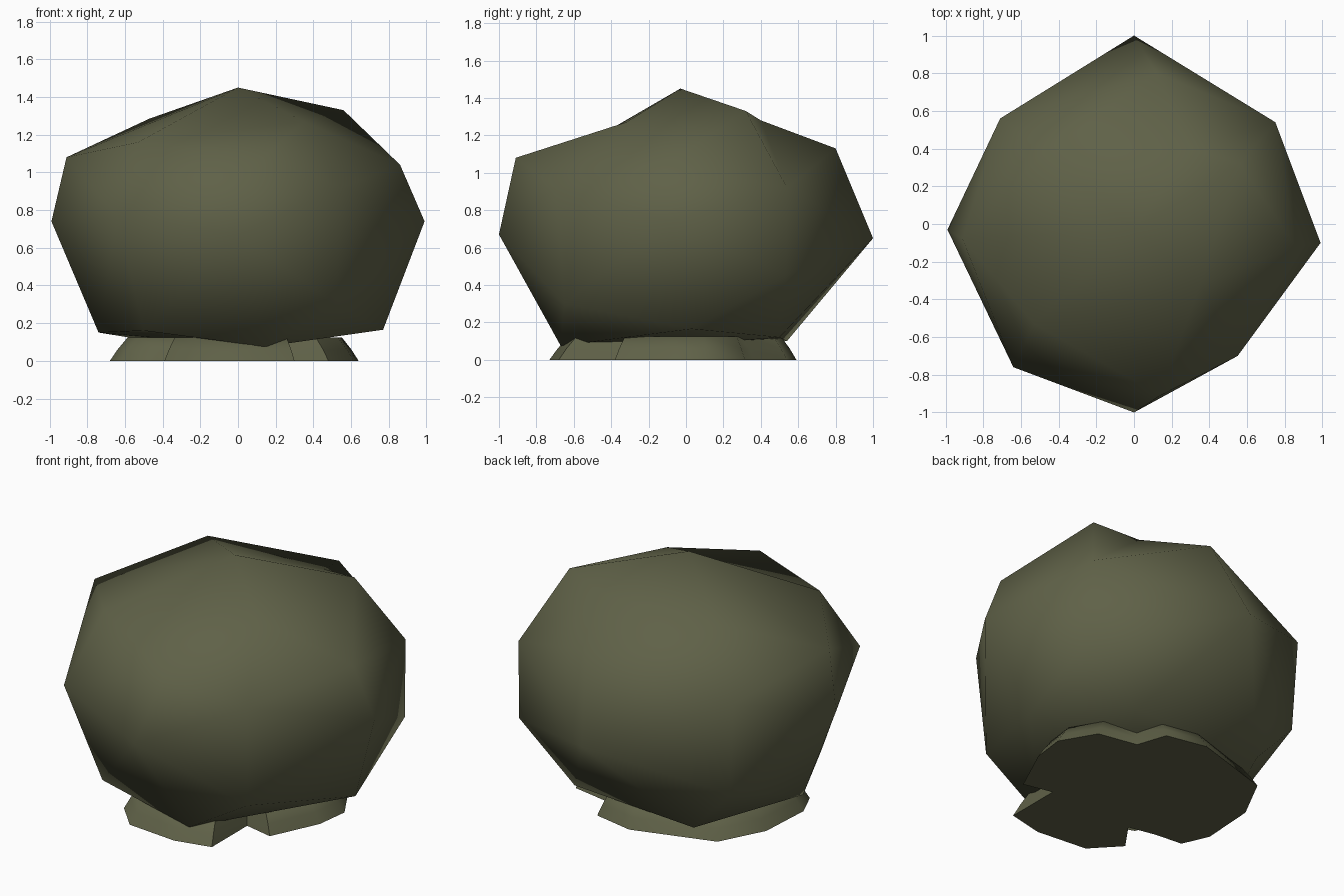
import bpy, bmesh
from mathutils import Vector

if "Cube" in bpy.data.objects:
    bpy.data.objects.remove(bpy.data.objects["Cube"])

# One dark olive colour for everything
olive = bpy.data.materials.new("dark olive")
olive.diffuse_color = (0.115, 0.12, 0.064, 1)
olive.use_nodes = True
olive.node_tree.nodes["Principled BSDF"].inputs["Base Color"].default_value = olive.diffuse_color


def finish(bm, name):
    bmesh.ops.recalc_face_normals(bm, faces=bm.faces)
    for f in bm.faces:
        f.smooth = True
    mesh = bpy.data.meshes.new(name)
    bm.to_mesh(mesh)
    bm.free()
    mesh.materials.append(olive)
    ob = bpy.data.objects.new(name, mesh)
    bpy.context.collection.objects.link(ob)
    return ob


# Large faceted crown: corner points, from top to bottom
corners = [
    (0, -.03, 1.45), (.56, .32, 1.33), (-.47, .38, 1.285), (.35, -.32, 1.27),
    (.30, .40, 1.28), (-.53, -.53, 1.16), (.12, .80, 1.13), (.14, -.91, 1.08),
    (-.91, -.08, 1.08), (.86, -.12, 1.04), (-.71, .56, .93), (.75, .54, .92),
    (.55, -.70, .92), (-.64, -.76, .765), (.99, -.10, .74), (-.99, -.03, .74),
    (0, -1, .67), (0, 1, .65), (.75, .535, .45), (-.68, .545, .37),
    (.52, -.65, .30), (.77, .03, .165), (-.50, -.59, .16), (-.74, -.07, .15),
    (.40, .50, .12), (-.43, .54, .10), (.14, -.67, .075), (.05, 0, .08),
]
# Join the corners as a ball seen from the middle, then move them into place
middle = Vector((0, 0, .7))
bm = bmesh.new()
place = {}
for c in corners:
    v = bm.verts.new((Vector(c) - middle).normalized())
    place[v] = c
bmesh.ops.convex_hull(bm, input=bm.verts[:])
bmesh.ops.recalc_face_normals(bm, faces=bm.faces)
for v, c in place.items():
    v.co = c
finish(bm, "crown")

# Lobed foot: notched outline raised in tapering rings
outline = [
    (.30, -.68), (.08, -.73), (-.24, -.70), (-.39, -.54), (-.27, -.37),
    (-.44, -.335), (-.61, -.32), (-.68, -.16), (-.66, .17), (-.52, .44),
    (-.03, .59), (.22, .54), (.28, .36), (.52, .315), (.64, .11),
    (.615, -.09), (.48, -.38), (.30, -.34),
]
bm = bmesh.new()
rings = [[bm.verts.new((x * s, y * s, z)) for x, y in outline]
         for s, z in ((1, 0), (.94, .06), (.86, .125))]
n = len(outline)
for low, high in zip(rings, rings[1:]):
    for i in range(n):
        j = (i + 1) % n
        bm.faces.new((low[i], low[j], high[j], high[i]))
bm.faces.new(rings[0])
bm.faces.new(rings[-1])
foot = finish(bm, "foot")
for ob in bpy.data.objects:
    ob.select_set(ob == foot)
bpy.context.view_layer.objects.active = foot
bpy.ops.object.shade_smooth_by_angle(angle=1.1)
